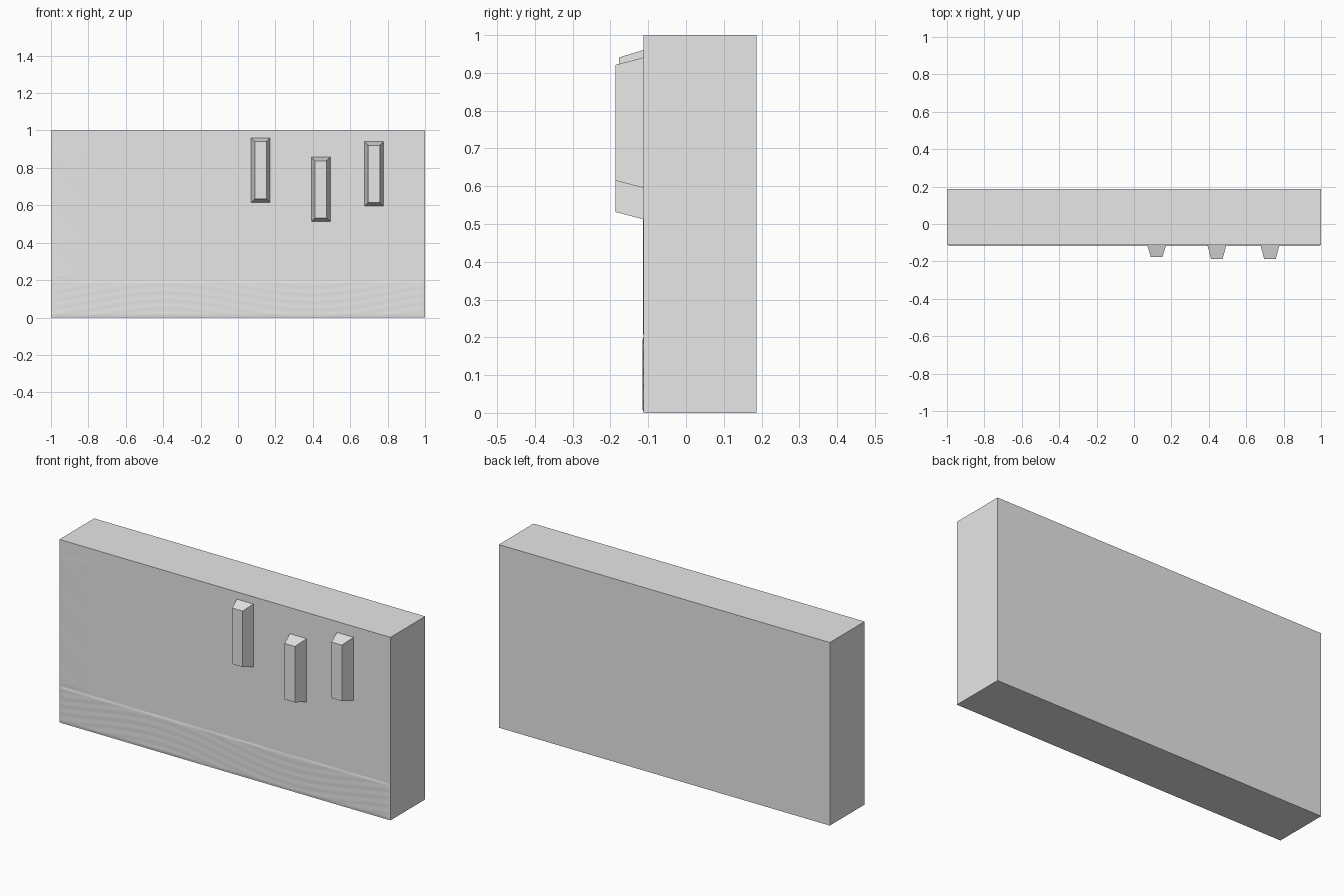
import bpy, bmesh, math

cube = bpy.data.objects.get("Cube")
if cube:
    bpy.data.objects.remove(cube, do_unlink=True)

WALL_FRONT, WALL_BACK = -0.113, 0.187

stone = bpy.data.materials.new("plain grey")
stone.use_nodes = True
GREY = (0.8, 0.8, 0.8, 1)
stone.diffuse_color = GREY
stone.node_tree.nodes["Principled BSDF"].inputs["Base Color"].default_value = GREY


def finish(name, bm, smooth=False):
    bmesh.ops.recalc_face_normals(bm, faces=bm.faces)
    mesh = bpy.data.meshes.new(name)
    bm.to_mesh(mesh)
    bm.free()
    mesh.materials.append(stone)
    if smooth:
        mesh.shade_smooth()
    obj = bpy.data.objects.new(name, mesh)
    bpy.context.collection.objects.link(obj)
    return obj


def block(name, x0, x1, z0, z1, front, back, taper=0.0):
    """Box whose front face shrinks by the taper on every side."""
    bm = bmesh.new()
    bmesh.ops.create_cube(bm, size=1)
    for v in bm.verts:
        is_front = v.co.y < 0
        inset = taper if is_front else 0
        v.co.x = x0 + inset if v.co.x < 0 else x1 - inset
        v.co.z = z0 + inset if v.co.z < 0 else z1 - inset
        v.co.y = front if is_front else back
    return finish(name, bm)


def relief(name, x0, x1, z0, z1, nx, nz, height):
    """Thin uneven skin on the wall front; its rim sinks into the wall."""
    bm = bmesh.new()
    bmesh.ops.create_grid(bm, x_segments=nx, y_segments=nz, size=0.5)
    for v in bm.verts:
        u, w = v.co.x + 0.5, v.co.y + 0.5
        x, z = x0 + u * (x1 - x0), z0 + w * (z1 - z0)
        rim = min(u, 1 - u, w, 1 - w) < 0.001
        y = WALL_FRONT + 0.0005 if rim else WALL_FRONT - height(x, z)
        v.co = (x, y, z)
    bmesh.ops.reverse_faces(bm, faces=[f for f in bm.faces if f.normal.y > 0])
    obj = finish(name, bm, True)
    # Keep the open skin facing forward
    if obj.data.polygons[0].normal.y > 0:
        obj.data.flip_normals()
    return obj


def grain(x, z):
    wave = math.sin(9 * x + 2 * math.sin(5 * x)) + math.sin(150 * z + 7 * math.sin(4 * x))
    return 0.002 + 0.0004 * wave


def scuffs(x, z):
    return 0.0006 + 0.0003 * math.sin(30 * z + 25 * x)


# Main slab
block("wall", -1, 1, 0, 1, WALL_FRONT, WALL_BACK)

# Faint grained skirting and worn end strip
relief("skirting_grain", -1, 1, 0.003, 0.2, 120, 24, grain)
relief("worn_end_strip", -0.999, -0.81, 0.2, 0.93, 12, 50, scuffs)

# Tapered pegs: left edge, bottom edge, front depth
for name, x, z, front in (
    ("inner_peg", 0.07, 0.615, -0.177),
    ("middle_peg", 0.392, 0.512, -0.187),
    ("outer_peg", 0.676, 0.595, -0.187),
):
    block(name, x, x + 0.102, z, z + 0.346, front, WALL_FRONT + 0.002, 0.02)
